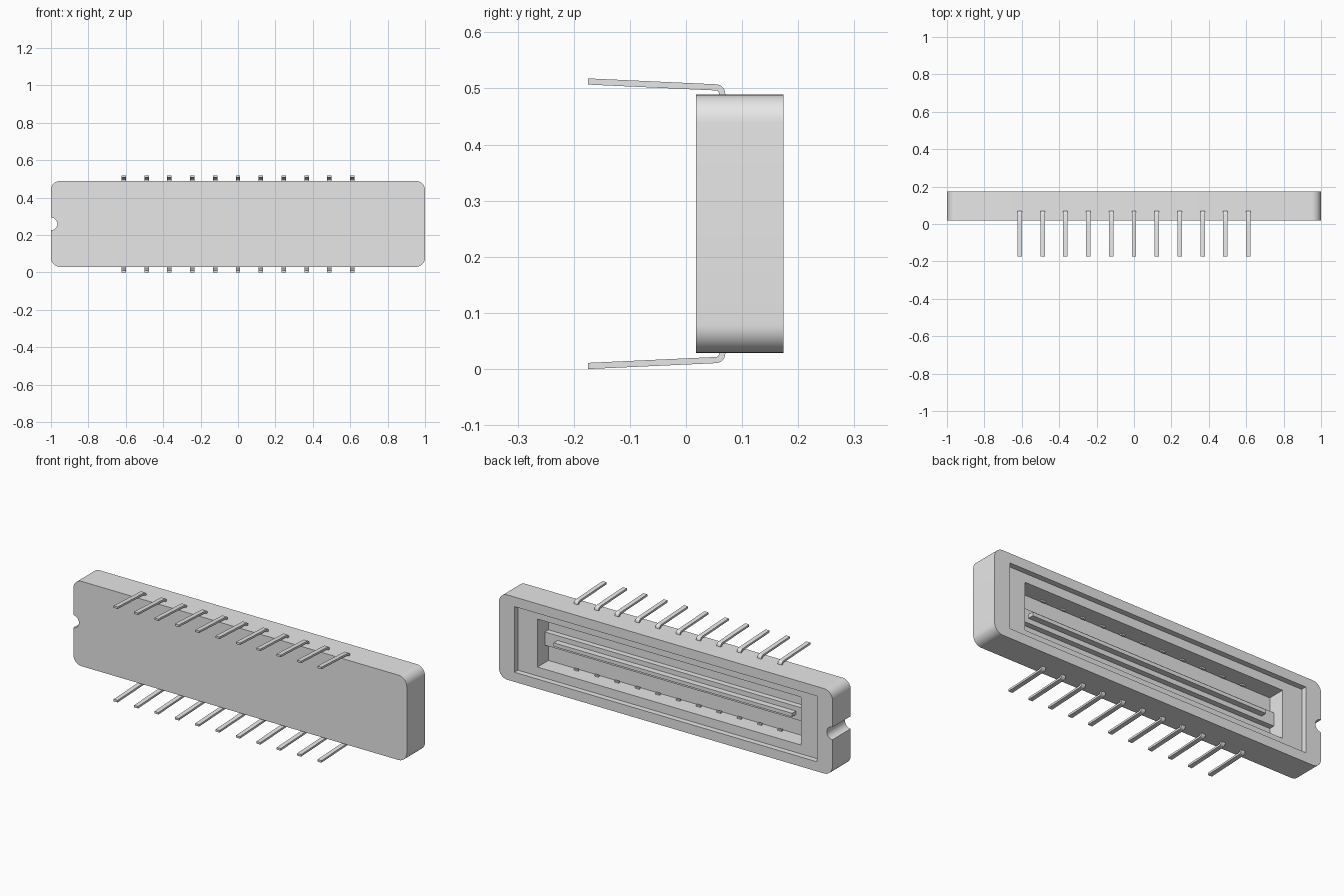
import bpy, bmesh
from math import sin, cos, pi
from mathutils import Vector

MID = 0.259            # height of the horizontal mirror plane
FRONT, BACK = 0.0175, 0.174

cube = bpy.data.objects.get("Cube")
if cube:
    bpy.data.objects.remove(cube)

grey = bpy.data.materials.new("plain_grey")
grey.use_nodes = True
grey.diffuse_color = (0.8, 0.8, 0.8, 1)
grey.node_tree.nodes["Principled BSDF"].inputs["Base Color"].default_value = (0.8, 0.8, 0.8, 1)


def finish(name, bm):
    """Turn a bmesh into a named object with the shared material."""
    bmesh.ops.recalc_face_normals(bm, faces=bm.faces)
    mesh = bpy.data.meshes.new(name)
    bm.to_mesh(mesh)
    bm.free()
    mesh.materials.append(grey)
    obj = bpy.data.objects.new(name, mesh)
    bpy.context.collection.objects.link(obj)
    return obj


def smooth(obj):
    bpy.ops.object.select_all(action='DESELECT')
    obj.select_set(True)
    bpy.context.view_layer.objects.active = obj
    bpy.ops.object.shade_smooth_by_angle(angle=pi / 6)


def box(name, half_x, half_z, y0, y1):
    """Box centred on x = 0 and the mirror plane."""
    bm = bmesh.new()
    bmesh.ops.create_cube(bm, size=1)
    for v in bm.verts:
        v.co = (v.co.x * 2 * half_x, (y0 + y1) / 2 + v.co.y * (y1 - y0), MID + v.co.z * 2 * half_z)
    return finish(name, bm)


def arc(cx, cz, r, start, end, steps=10):
    for i in range(steps + 1):
        a = start + (end - start) * i / steps
        yield cx + r * cos(a), cz + r * sin(a)


def extrude(bm, points, direction):
    face = bm.faces.new([bm.verts.new(p) for p in points])
    new = bmesh.ops.extrude_face_region(bm, geom=[face])["geom"]
    bmesh.ops.translate(bm, vec=direction, verts=[v for v in new if isinstance(v, bmesh.types.BMVert)])


# Housing: rounded outline with a half-round key notch on the right end
HALF_Z, R = 0.23, 0.05
outline = []
for sx, sz, start in ((1, 1, 0), (-1, 1, pi / 2)):
    outline += arc(sx * (1 - R), MID + sz * (HALF_Z - R), R, start, start + pi / 2)
outline += arc(-1, MID, 0.034, pi / 2, -pi / 2, 14)
for sx, sz, start in ((-1, -1, pi), (1, -1, 1.5 * pi)):
    outline += arc(sx * (1 - R), MID + sz * (HALF_Z - R), R, start, start + pi / 2)
bm = bmesh.new()
extrude(bm, [(x, FRONT, z) for x, z in outline], (0, BACK - FRONT, 0))
housing = finish("housing", bm)

# Stepped cavity opening to the back
for name, hx, hz, floor in (("ledge_cutter", 0.907, 0.178, 0.144), ("cavity_cutter", 0.79, 0.13, 0.05)):
    cutter = box(name, hx, hz, floor, BACK + 0.1)
    cutter.hide_render = True
    mod = housing.modifiers.new(name, 'BOOLEAN')
    mod.operation, mod.solver, mod.object = 'DIFFERENCE', 'EXACT', cutter
    bpy.context.view_layer.objects.active = housing
    bpy.ops.object.modifier_apply(modifier=name)
    bpy.data.objects.remove(cutter)
smooth(housing)

# Raised strip on the cavity floor, with a thin tongue standing on it
box("floor_strip", 0.79, 0.036, 0.045, 0.08)
box("tongue", 0.715, 0.01, 0.07, 0.113)

# Bent contact pins: side profile swept across the pin width, mirrored top and bottom
THICK, WIDTH, STEP = 0.011, 0.024, 0.1222
inner, outer = 0.006, 0.006 + THICK
by, bz = 0.07 - outer, 0.2485 - outer      # bend centre
profile = [(0.07, 0.122)]
profile += arc(by, bz, outer, 0, pi / 2, 6)
profile += [(-0.175, MID), (-0.175, MID - THICK)]
profile += arc(by, bz, inner, pi / 2, 0, 6)
profile += [(0.07 - THICK, 0.122)]
for side, label in ((1, "upper"), (-1, "lower")):
    bm = bmesh.new()
    for i in range(-5, 6):
        extrude(bm, [(i * STEP - WIDTH / 2, y, MID + side * z) for y, z in profile], (WIDTH, 0, 0))
    smooth(finish(label + "_pins", bm))
